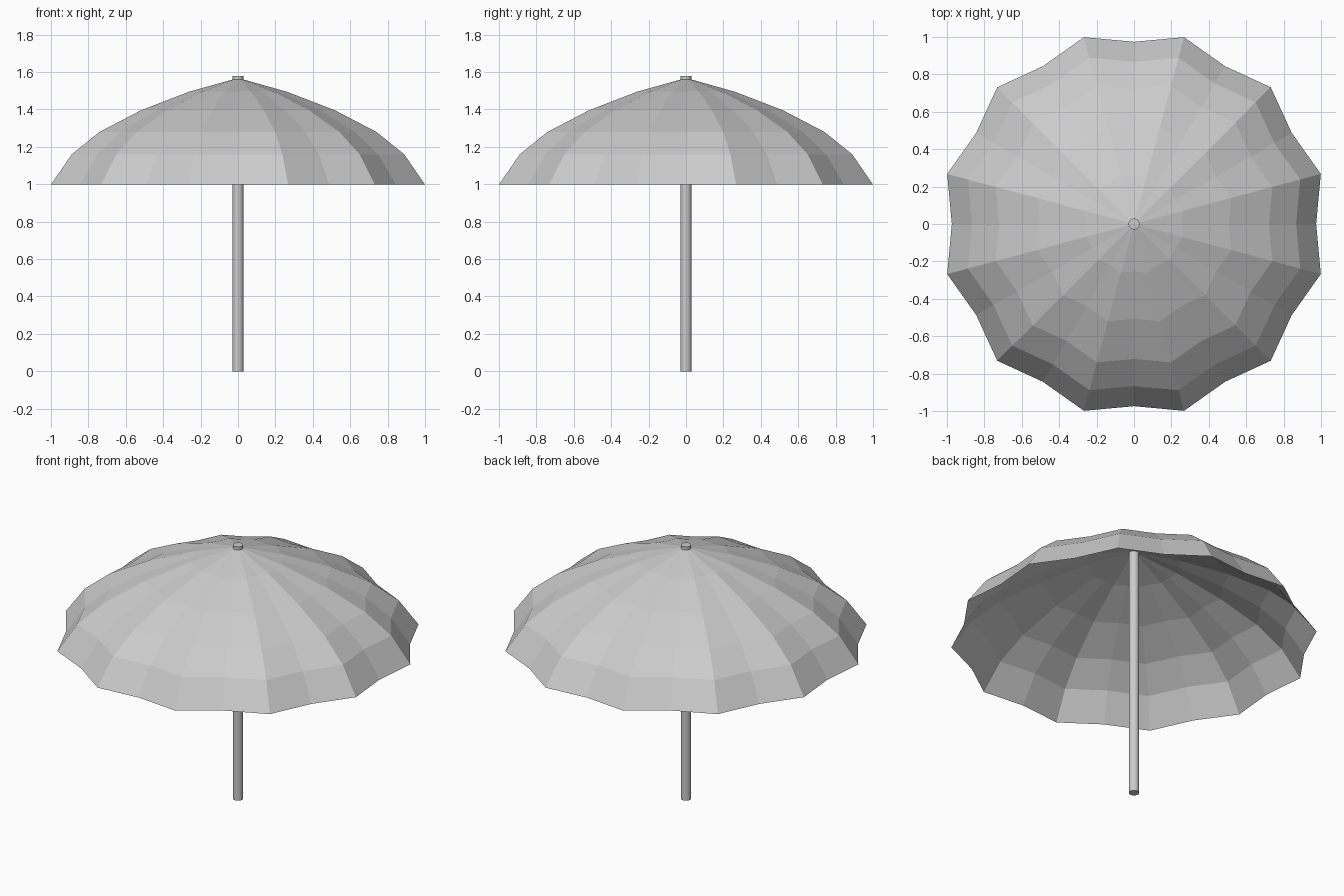
import bpy, bmesh
from math import sin, cos, radians

if "Cube" in bpy.data.objects:
    bpy.data.objects.remove(bpy.data.objects["Cube"])

# Profile along a rib: (radius, height), from rim up
PROFILE = [(1.034, 1.0), (0.92, 1.16), (0.766, 1.28), (0.538, 1.395), (0.27, 1.495)]
APEX = 1.568
RIBS = 12
SAG = 0.942  # panel middles are pulled inward between the ribs


def canopy():
    bm = bmesh.new()
    n = RIBS * 2
    rings = []
    for r, z in PROFILE:
        ring = []
        for i in range(n):
            a = radians(15 + i * 360 / n)
            rad = r if i % 2 == 0 else r * SAG
            ring.append(bm.verts.new((rad * cos(a), rad * sin(a), z)))
        rings.append(ring)
    top = bm.verts.new((0, 0, APEX))
    for lo, hi in zip(rings, rings[1:]):
        for i in range(n):
            j = (i + 1) % n
            bm.faces.new((lo[i], lo[j], hi[j], hi[i]))
    for i in range(n):
        bm.faces.new((rings[-1][i], rings[-1][(i + 1) % n], top))
    mesh = bpy.data.meshes.new("canopy")
    bm.to_mesh(mesh)
    bm.free()
    bpy.context.collection.objects.link(bpy.data.objects.new("canopy", mesh))


# Scalloped cloth canopy
canopy()

# Pole, poking out just above the canopy
bpy.ops.mesh.primitive_cylinder_add(vertices=24, radius=0.029, depth=1.58, location=(0, 0, 0.79))
bpy.context.object.name = "pole"
bpy.ops.object.shade_smooth_by_angle(angle=radians(30))
